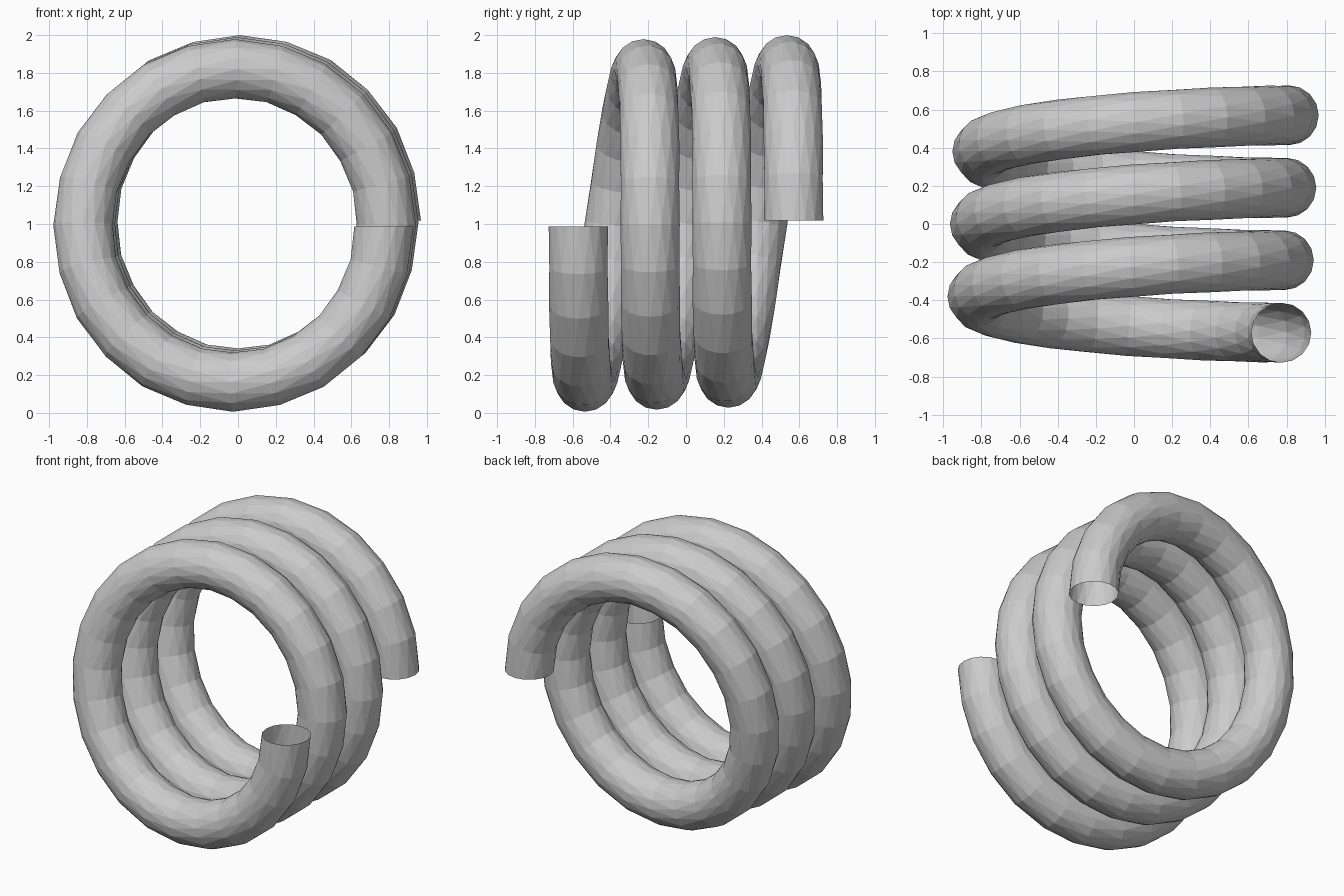
import bpy, bmesh
from math import sin, cos, pi
from mathutils import Vector

if "Cube" in bpy.data.objects:
    bpy.data.objects.remove(bpy.data.objects["Cube"])

TURNS, STEPS, SIDES = 3, 24, 16
RX, RZ, TUBE = 0.80, 0.825, 0.157
PITCH, TILT = 0.38, 0.06


def path(a):
    """Centre line: clockwise from the front, slightly leaning coil."""
    y = (a / (2 * pi) - TURNS / 2) * PITCH - TILT * sin(a)
    return Vector((RX * cos(a) - 0.008 + 0.034 * y, y,
                   1.003 - RZ * sin(a) + 0.028 * y))


# Open coiled tube, rings staggered by half a side for a triangulated skin
bm = bmesh.new()
rings = []
for i in range(TURNS * STEPS + 1):
    a = 2 * pi * i / STEPS
    tangent = (path(a + 0.001) - path(a - 0.001)).normalized()
    out = Vector((cos(a), 0, -sin(a)))
    out = (out - tangent * out.dot(tangent)).normalized()
    side = tangent.cross(out)
    ring = []
    for j in range(SIDES):
        b = 2 * pi * (j + 0.5 * (i % 2)) / SIDES
        ring.append(bm.verts.new(path(a) + TUBE * (out * cos(b) + side * sin(b))))
    rings.append(ring)

for i, (r, s) in enumerate(zip(rings, rings[1:])):
    for j in range(SIDES):
        k = (j + 1) % SIDES
        if i % 2 == 0:
            bm.faces.new((r[j], r[k], s[j]))
            bm.faces.new((r[k], s[k], s[j]))
        else:
            bm.faces.new((r[j], r[k], s[k]))
            bm.faces.new((r[j], s[k], s[j]))
bmesh.ops.recalc_face_normals(bm, faces=bm.faces)

# Make sure the tube faces outwards
bm.faces.ensure_lookup_table()
f = bm.faces[0]
if f.normal.dot(f.calc_center_median() - path(pi / STEPS)) < 0:
    bmesh.ops.reverse_faces(bm, faces=bm.faces)

mesh = bpy.data.meshes.new("coiled_tube")
bm.to_mesh(mesh)
bm.free()
bpy.context.collection.objects.link(bpy.data.objects.new("coiled_tube", mesh))
